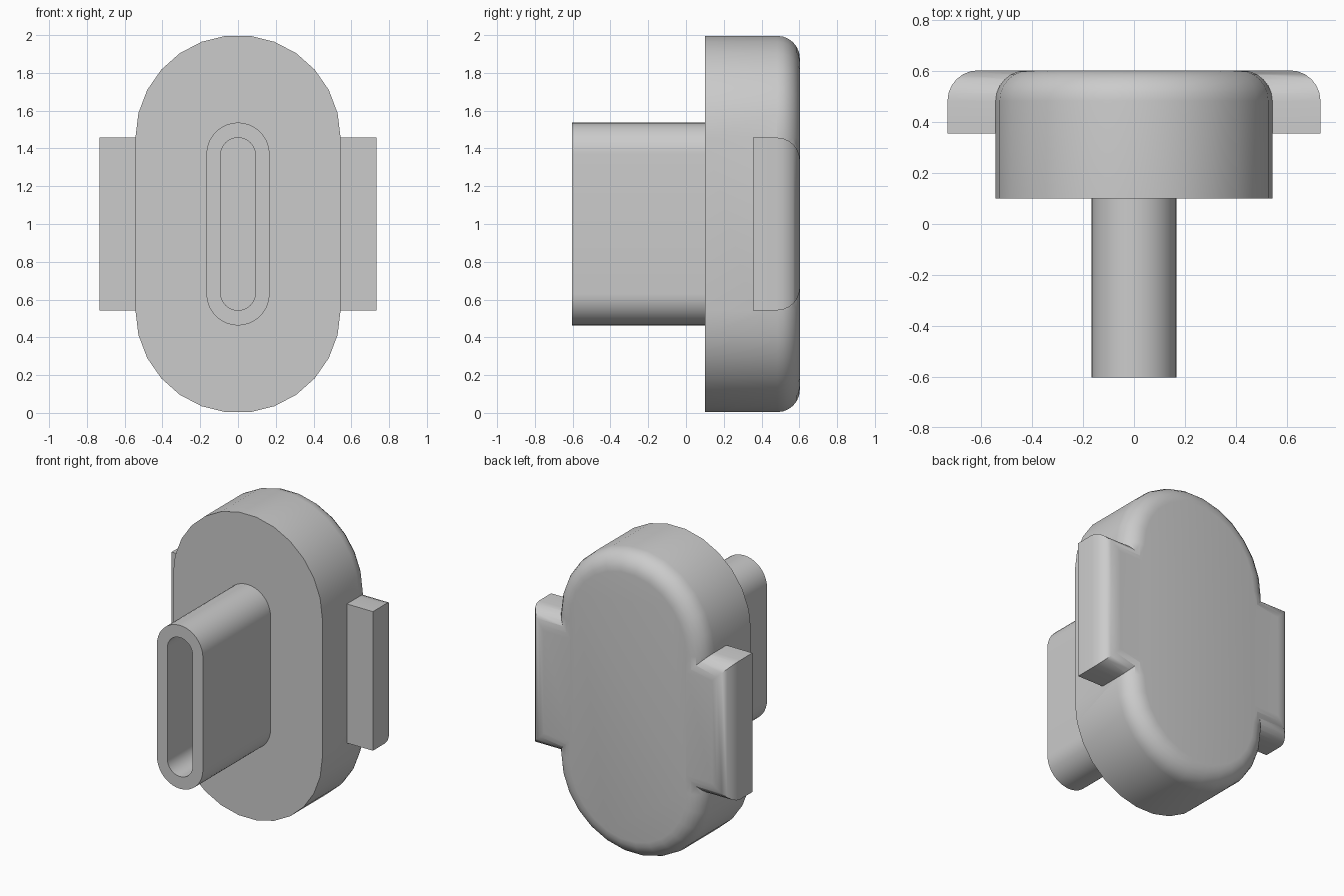
import bpy
import bmesh
from math import cos, sin, pi, radians

if "Cube" in bpy.data.objects:
    bpy.data.objects.remove(bpy.data.objects["Cube"], do_unlink=True)

grey = bpy.data.materials.new("plain grey")
grey.use_nodes = True
colour = (0.6, 0.6, 0.6, 1)
grey.diffuse_color = colour
grey.node_tree.nodes["Principled BSDF"].inputs["Base Color"].default_value = colour

MID = 1.0       # height of the centre line
BACK = 0.603    # rear plane


def slot(radius, half_height, steps):
    """Upright outline with round ends, as (x, z) points."""
    centre = half_height - radius
    points = []
    for side in (1, -1):
        for i in range(steps + 1):
            a = pi * i / steps
            points.append((side * radius * cos(a),
                           MID + side * (centre + radius * sin(a))))
    return points


def prism(name, outline, front, back, round_back=0):
    """Extrude an outline along y, optionally rounding its rear rim."""
    bm = bmesh.new()
    base = bm.faces.new([bm.verts.new((x, front, z)) for x, z in outline])
    result = bmesh.ops.extrude_face_region(bm, geom=[base], use_keep_orig=True)
    moved = [v for v in result["geom"] if isinstance(v, bmesh.types.BMVert)]
    bmesh.ops.translate(bm, verts=moved, vec=(0, back - front, 0))
    bmesh.ops.recalc_face_normals(bm, faces=bm.faces)
    if round_back:
        rim = [e for e in bm.edges if all(v in moved for v in e.verts)]
        bmesh.ops.bevel(bm, geom=rim, offset=round_back, segments=6,
                        profile=0.5, affect='EDGES')
    mesh = bpy.data.meshes.new(name)
    bm.to_mesh(mesh)
    bm.free()
    mesh.materials.append(grey)
    obj = bpy.data.objects.new(name, mesh)
    bpy.context.collection.objects.link(obj)
    return obj


def combine(target, other, operation):
    """Apply a boolean and drop the helper."""
    mod = target.modifiers.new("combine", 'BOOLEAN')
    mod.operation = operation
    mod.solver = 'EXACT'
    mod.object = other
    bpy.context.view_layer.objects.active = target
    bpy.ops.object.modifier_apply(modifier=mod.name)
    bpy.data.objects.remove(other, do_unlink=True)


def smooth(obj):
    bpy.ops.object.select_all(action='DESELECT')
    obj.select_set(True)
    bpy.context.view_layer.objects.active = obj
    bpy.ops.object.shade_smooth_by_angle(angle=radians(32))


# Oval grip with a rounded rear rim, and the side tabs as one bar through it
grip = prism("grip_with_side_tabs", slot(0.543, 1.0, 13), 0.1, BACK, 0.12)
w, h = 0.732, 0.457
bar = prism("tab_bar", [(-w, MID - h), (w, MID - h), (w, MID + h), (-w, MID + h)],
            0.355, BACK, 0.12)
combine(grip, bar, 'UNION')
smooth(grip)

# Hollow plug on the front
plug = prism("hollow_plug", slot(0.167, 0.537, 20), -BACK, 0.1)
cavity = prism("cavity_cutter", slot(0.092, 0.457, 16), -BACK - 0.1, 0.08)
cavity.hide_render = True
combine(plug, cavity, 'DIFFERENCE')
smooth(plug)
